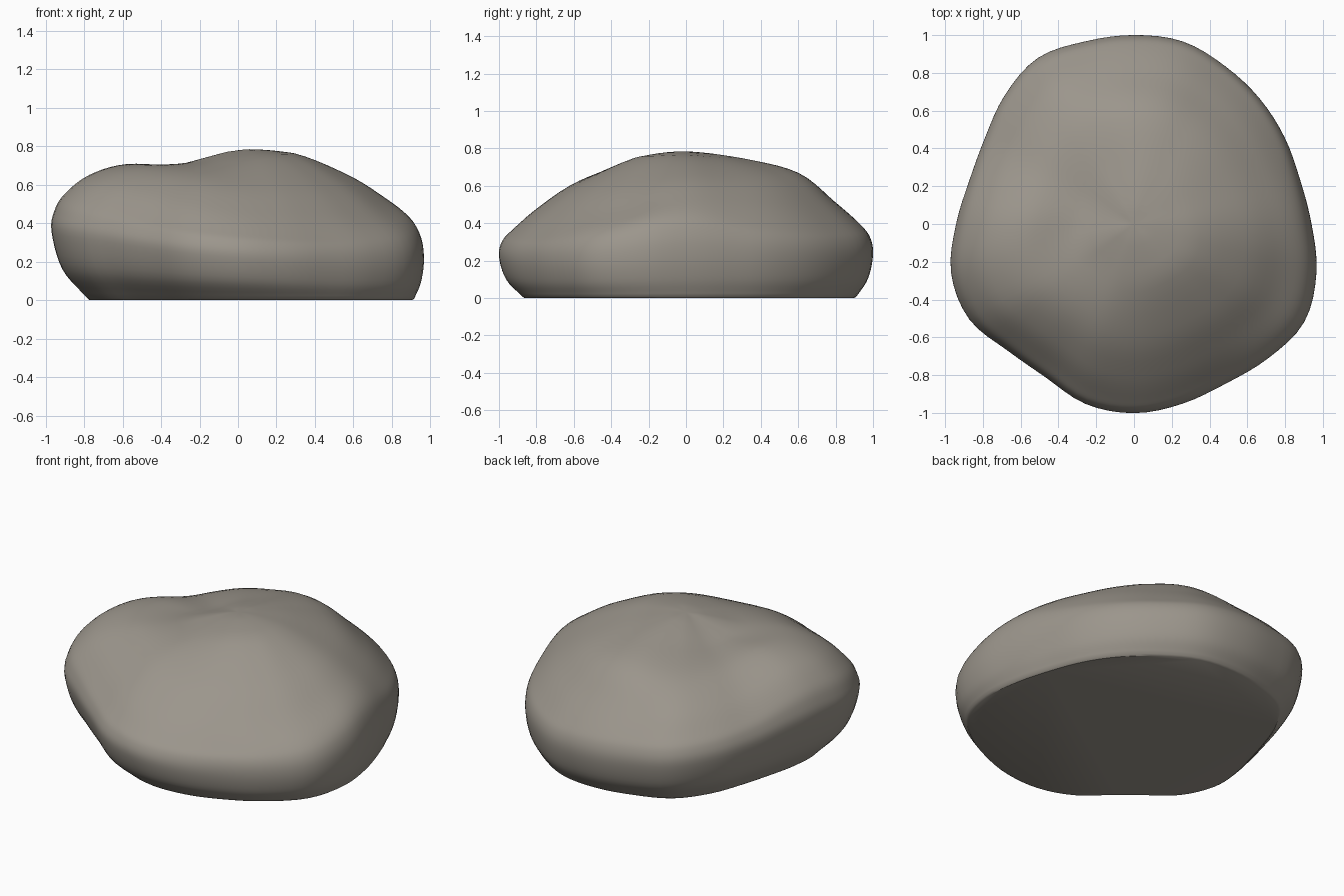
import bpy, bmesh, math
from mathutils import Vector

if "Cube" in bpy.data.objects:
    bpy.data.objects.remove(bpy.data.objects["Cube"])

# Plan outline: radius every 15 degrees, counter-clockwise from +x
OUTLINE = [.94, .91, .92, .94, .965, 1.0, 1.0, 1.0, 1.015, .965, .91, .90,
           .94, 1.0, 1.005, .945, .935, .985, 1.0, .985, .975, 1.005, 1.04, 1.0]
# Every 30 degrees: height at 30, 60, 80, 93 % of the radius, rim height, base fraction
PROFILES = [
    (.765, .655, .54, .44, .22, .95),
    (.755, .645, .515, .395, .22, .94),
    (.75, .655, .50, .375, .22, .925),
    (.745, .67, .51, .395, .23, .91),
    (.715, .645, .54, .42, .26, .88),
    (.695, .65, .56, .46, .30, .85),
    (.70, .705, .65, .555, .36, .82),
    (.715, .695, .62, .515, .33, .79),
    (.725, .655, .545, .425, .27, .81),
    (.735, .605, .47, .36, .22, .87),
    (.755, .61, .46, .34, .19, .93),
    (.76, .61, .46, .365, .19, .94),
]
PEAK = .785
SLOPE = (.08, .015)
SEGMENTS = 96


def spline(a, b, c, d, t):
    return .5 * (2 * b + (c - a) * t + (2 * a - 5 * b + 4 * c - d) * t * t
                 + (3 * b - a - 3 * c + d) * t ** 3)


def around(values, turn):
    """Closed smooth interpolation, turn in 0..1."""
    n = len(values)
    i = math.floor(turn * n)
    return spline(*[values[(i + k) % n] for k in (-1, 0, 1, 2)], turn * n - i)


def profile(turn, radius):
    """Smooth side profile from the peak down to the ground."""
    h = [around([p[k] for p in PROFILES], turn) for k in range(6)]
    a = turn * math.tau
    tilt = SLOPE[0] * math.cos(a) + SLOPE[1] * math.sin(a)
    rim, base = h[4], h[5]
    pts = [(-.3, h[0] - .6 * radius * tilt), (0, PEAK), (.3, h[0]), (.6, h[1]), (.8, h[2]),
           (.93, h[3]), (.985, (h[3] + rim) / 2 + .01), (1, rim),
           (base + (1 - base) * .7, rim * .45), (base, .008)]
    pts = [Vector(p) for p in pts]
    pts.append(2 * pts[-1] - pts[-2])
    out = []
    for i in range(1, len(pts) - 2):
        out += [spline(*pts[i - 1:i + 3], j / 5) for j in range(5)]
    out.append(pts[-2])
    out.append(Vector((base - .012, 0)))
    return out[1:]


# Boulder body: rings of the profile, closed at the peak and flat underneath
bm = bmesh.new()
columns = []
for s in range(SEGMENTS):
    turn = s / SEGMENTS
    a, r = turn * math.tau, around(OUTLINE, turn)
    columns.append([bm.verts.new((p.x * r * math.cos(a), p.x * r * math.sin(a), p.y))
                    for p in profile(turn, r)])
top = bm.verts.new((0, 0, PEAK))
for s in range(SEGMENTS):
    c, n = columns[s], columns[(s + 1) % SEGMENTS]
    bm.faces.new((top, c[0], n[0]))
    for i in range(len(c) - 1):
        bm.faces.new((c[i], c[i + 1], n[i + 1], n[i]))
bm.faces.new([c[-1] for c in reversed(columns)])
bmesh.ops.recalc_face_normals(bm, faces=bm.faces)

# Soften the rings around the peak
inner = [v for c in columns for v in c[:4]]
for _ in range(12):
    bmesh.ops.smooth_vert(bm, verts=inner, factor=.5, use_axis_z=True)
top.co.z = sum(c[0].co.z for c in columns) / SEGMENTS

mesh = bpy.data.meshes.new("boulder")
bm.to_mesh(mesh)
bm.free()
boulder = bpy.data.objects.new("boulder", mesh)
bpy.context.collection.objects.link(boulder)

# Stone colour and smooth shading
stone = bpy.data.materials.new("warm grey stone")
stone.diffuse_color = (.33, .303, .262, 1)
stone.use_nodes = True
stone.node_tree.nodes["Principled BSDF"].inputs["Base Color"].default_value = stone.diffuse_color
mesh.materials.append(stone)
bpy.context.view_layer.objects.active = boulder
boulder.select_set(True)
bpy.ops.object.shade_smooth_by_angle(angle=math.radians(35))
